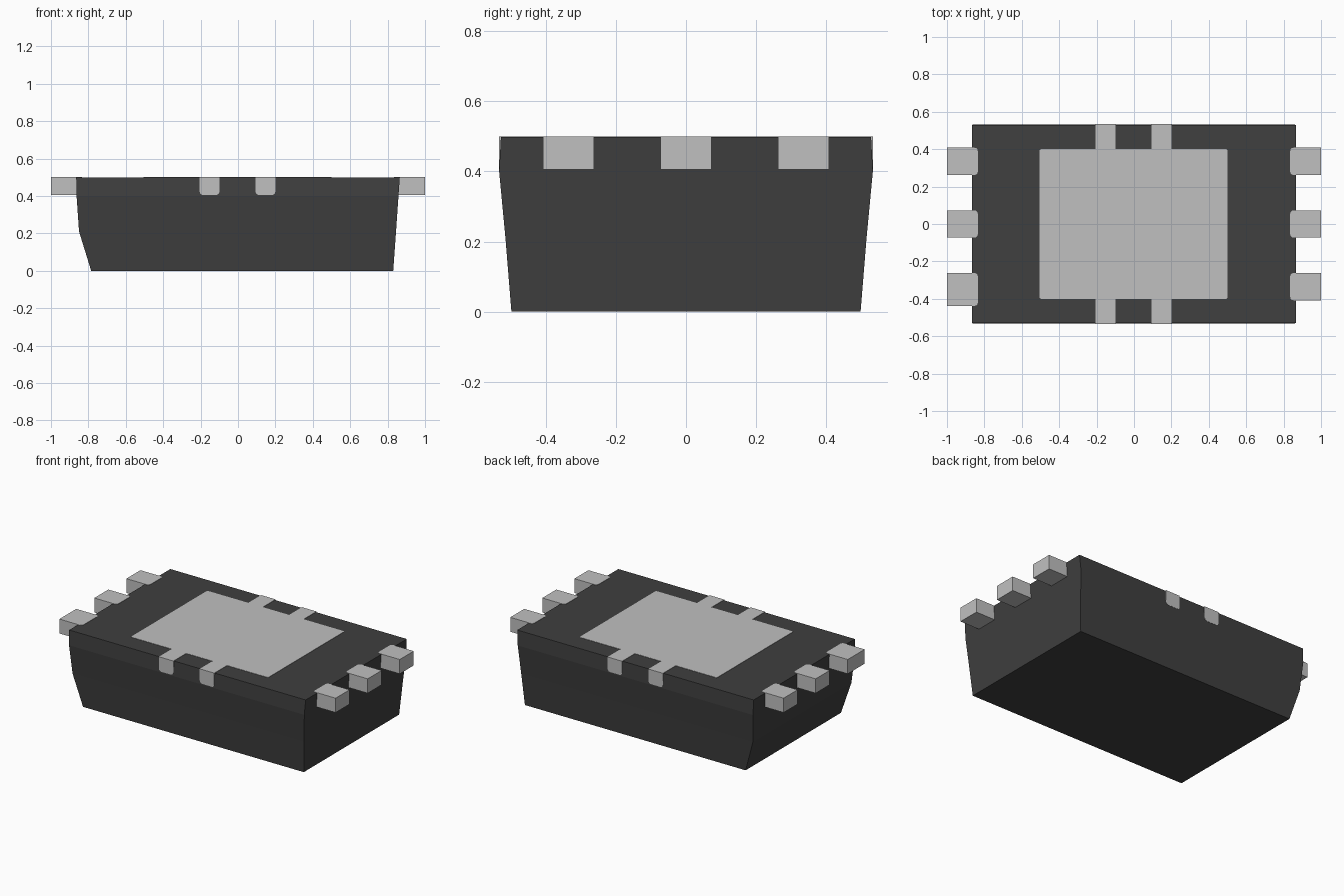
import bpy
import bmesh

cube = bpy.data.objects.get("Cube")
if cube:
    bpy.data.objects.remove(cube, do_unlink=True)


def material(name, value):
    mat = bpy.data.materials.new(name)
    mat.use_nodes = True
    colour = (value, value, value, 1)
    mat.diffuse_color = colour
    mat.node_tree.nodes["Principled BSDF"].inputs["Base Color"].default_value = colour
    return mat


DARK = material("dark resin", 0.05)
METAL = material("light metal", 0.53)


def finish(name, bm, mat):
    bmesh.ops.recalc_face_normals(bm, faces=bm.faces)
    mesh = bpy.data.meshes.new(name)
    bm.to_mesh(mesh)
    bm.free()
    mesh.materials.append(mat)
    obj = bpy.data.objects.new(name, mesh)
    bpy.context.collection.objects.link(obj)
    return obj


def block(name, low, high, rounded=None, radius=0.018):
    """Box between two corners; edges whose two ends pass the rule are rounded."""
    bm = bmesh.new()
    bmesh.ops.create_cube(bm, size=1)
    for v in bm.verts:
        v.co = [l + (c + 0.5) * (h - l) for c, l, h in zip(v.co, low, high)]
    if rounded:
        edges = [e for e in bm.edges if rounded(*(v.co for v in e.verts))]
        bmesh.ops.bevel(bm, geom=edges, offset=radius, segments=3,
                        profile=0.5, affect='EDGES')
    return finish(name, bm, METAL)


# Moulded body: rings of (z, left end, right end, half depth), lofted upward
rings = [(0, -0.785, 0.83, 0.498), (0.21, -0.85, 0.845, 0.515),
         (0.4, -0.863, 0.858, 0.533), (0.498, -0.865, 0.865, 0.528)]
bm = bmesh.new()
loops = [[bm.verts.new(p) for p in ((a, -d, z), (b, -d, z), (b, d, z), (a, d, z))]
         for z, a, b, d in rings]
for lower, upper in zip(loops, loops[1:]):
    for i in range(4):
        j = (i + 1) % 4
        bm.faces.new((lower[i], lower[j], upper[j], upper[i]))
bm.faces.new(loops[0])
bm.faces.new(loops[-1])
finish("body", bm, DARK)

TOP, UNDER = 0.5, 0.405


def vertical(p, q):
    return abs(p.z - q.z) > 0.05


# Central pad set into the top
block("central_pad", (-0.505, -0.4, UNDER), (0.5, 0.4, TOP), vertical, 0.008)

# Tabs from the pad to the front and back edges, rounded below
for side, label in ((-1, "front"), (1, "back")):
    for x, n in ((-0.152, "right"), (0.147, "left")):
        ys = sorted((side * 0.39, side * 0.534))
        block(f"{label}_{n}_tab", (x - 0.053, ys[0], UNDER), (x + 0.053, ys[1], TOP),
              lambda p, q: abs(p.y - q.y) > 0.05 and p.z < 0.45)

# Leads at both ends, rounded at their embedded corners
for side, label in ((-1, "right"), (1, "left")):
    for i, y in enumerate((-0.335, 0, 0.335)):
        xs = sorted((side * 0.835, side))
        low_y = y - 0.073
        if side < 0 and i == 0:
            low_y -= 0.03
        block(f"{label}_lead_{i + 1}", (xs[0], low_y, UNDER), (xs[1], y + 0.073, TOP),
              lambda p, q: vertical(p, q) and abs(p.x) < 0.9)
